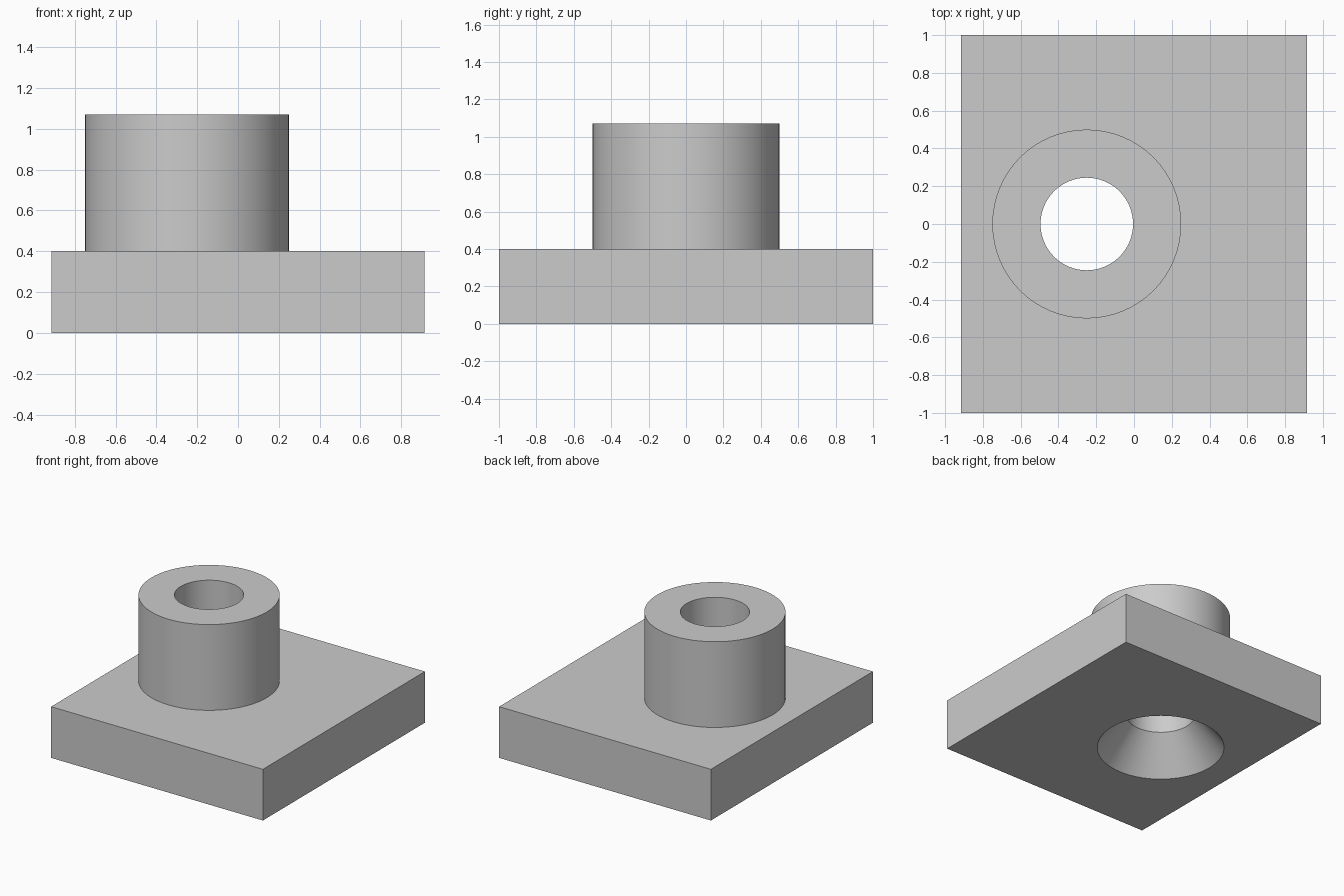
import bpy
import bmesh
import math
from mathutils import Vector

cube = bpy.data.objects.get("Cube")
if cube:
    bpy.data.objects.remove(cube, do_unlink=True)

# Main dimensions
HALF_X, HALF_Y, PLATE_H = 0.915, 1.0, 0.4
BOSS_X, BOSS_R, TOP = -0.25, 0.5, 1.07
BORE_R, SINK_R, SINK_H = 0.245, 0.456, 0.267
SEGMENTS = 64

grey = bpy.data.materials.new("light grey")
grey.use_nodes = True
colour = (0.6, 0.6, 0.6, 1)
grey.diffuse_color = colour
grey.node_tree.nodes["Principled BSDF"].inputs["Base Color"].default_value = colour


def add_object(name, bm):
    bmesh.ops.recalc_face_normals(bm, faces=bm.faces)
    mesh = bpy.data.meshes.new(name)
    bm.to_mesh(mesh)
    bm.free()
    mesh.materials.append(grey)
    obj = bpy.data.objects.new(name, mesh)
    bpy.context.collection.objects.link(obj)
    return obj


def lathe(name, profile):
    """Spin a closed (radius, height) profile about the boss axis."""
    bm = bmesh.new()
    verts = [bm.verts.new((BOSS_X + r, 0, z)) for r, z in profile]
    edges = [bm.edges.new((a, b)) for a, b in zip(verts, verts[1:] + verts[:1])]
    bmesh.ops.spin(bm, geom=verts + edges, cent=(BOSS_X, 0, 0), axis=(0, 0, 1),
                   angle=math.tau, steps=SEGMENTS, use_merge=True)
    bmesh.ops.remove_doubles(bm, verts=bm.verts, dist=1e-5)
    return add_object(name, bm)


def smooth(obj):
    bpy.ops.object.select_all(action='DESELECT')
    bpy.context.view_layer.objects.active = obj
    obj.select_set(True)
    bpy.ops.object.shade_smooth_by_angle(angle=math.radians(30))


# Rectangular base plate
bm = bmesh.new()
bmesh.ops.create_cube(bm, size=1)
bmesh.ops.scale(bm, vec=(2 * HALF_X, 2 * HALF_Y, PLATE_H), verts=bm.verts)
bmesh.ops.translate(bm, vec=Vector((0, 0, PLATE_H / 2)), verts=bm.verts)
plate = add_object("base_plate", bm)

# Bore and countersink cutter, continued past both faces of the plate
drop = 0.1
flare = SINK_R + drop * (SINK_R - BORE_R) / SINK_H
cutter = lathe("bore_cutter", [(0, -drop), (flare, -drop), (BORE_R, SINK_H),
                               (BORE_R, PLATE_H + drop), (0, PLATE_H + drop)])
cutter.hide_render = True

cut = plate.modifiers.new("bore", 'BOOLEAN')
cut.operation = 'DIFFERENCE'
cut.solver = 'EXACT'
cut.object = cutter
bpy.ops.object.select_all(action='DESELECT')
bpy.context.view_layer.objects.active = plate
plate.select_set(True)
bpy.ops.object.modifier_apply(modifier=cut.name)
bpy.data.objects.remove(cutter, do_unlink=True)
smooth(plate)

# Hollow cylindrical boss standing on the plate
boss = lathe("boss", [(BORE_R, PLATE_H), (BOSS_R, PLATE_H), (BOSS_R, TOP), (BORE_R, TOP)])
smooth(boss)
